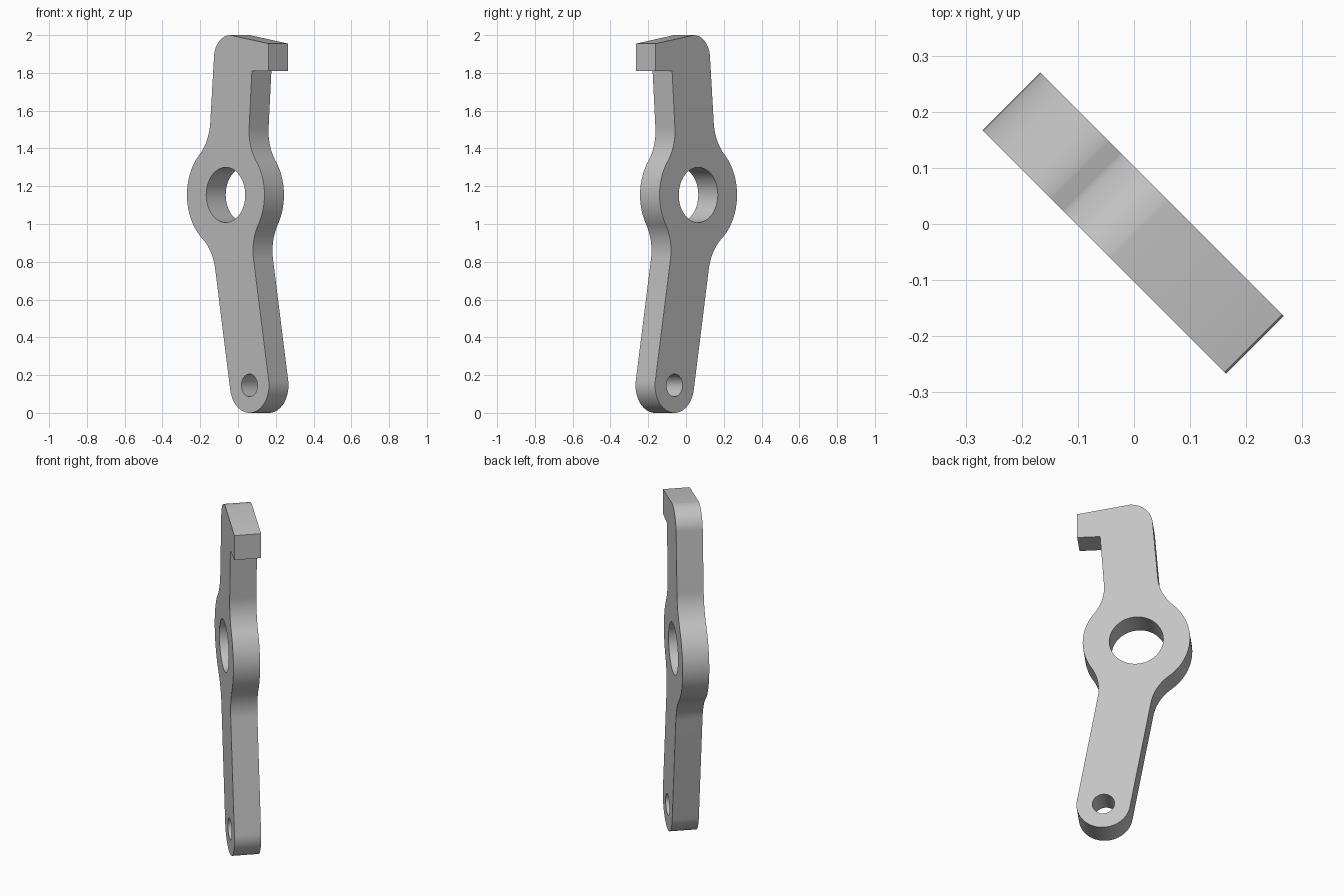
import bpy
import bmesh
from math import pi, cos, sin, acos, asin, sqrt, atan2, radians
from mathutils import Vector

if "Cube" in bpy.data.objects:
    bpy.data.objects.remove(bpy.data.objects["Cube"], do_unlink=True)

# Main dimensions, in the plane of the plate
HUB = Vector((-0.019, 1.154))
PIVOT = Vector((0.159, 0.146))
HUB_R, BORE_R, PIN_R = 0.29, 0.146, 0.06
HALF_W = 0.146          # half width of both arms
FILLET_R = 0.26
THICKNESS = 0.146
CORNER_R = 0.122

low = PIVOT - HUB
LOW_A = atan2(low.y, low.x)
UP_A = radians(85.4)
SPREAD = asin((HALF_W + FILLET_R) / (HUB_R + FILLET_R))


def polar(r, a):
    return Vector((r * cos(a), r * sin(a)))


def arc(center, r, start, end, steps=24):
    return [center + polar(r, start + (end - start) * i / steps)
            for i in range(steps + 1)]


def fillet(arm, side):
    """Blend from the hub to one edge of an arm."""
    a = arm + side * SPREAD
    center = HUB + polar(HUB_R + FILLET_R, a)
    return arc(center, FILLET_R, a + pi, arm + pi + side * pi / 2, 16)


# Outline: rounded foot, hub, hooked top
along = polar(1, UP_A)
corner = HUB + polar(HALF_W - CORNER_R, UP_A + pi / 2)
corner += along * ((2 - CORNER_R - corner.y) / along.y)

outline = arc(PIVOT, HALF_W, LOW_A - pi / 2, LOW_A + pi / 2, 32)
outline += fillet(LOW_A, 1)[::-1]
outline += arc(HUB, HUB_R, LOW_A + SPREAD, UP_A - SPREAD)[1:-1]
outline += fillet(UP_A, -1)
outline += [Vector(p) for p in ((0.177, 1.81), (0.301, 1.81), (0.301, 1.955))]
outline += arc(corner, CORNER_R, pi / 2, UP_A + pi / 2)
outline += fillet(UP_A, 1)[::-1]
outline += arc(HUB, HUB_R, UP_A + SPREAD, LOW_A + 2 * pi - SPREAD)[1:-1]
outline += fillet(LOW_A, -1)

bore = arc(HUB, BORE_R, 0, 2 * pi, 64)[:-1]
pin_hole = arc(PIVOT, PIN_R, 0, 2 * pi, 40)[:-1]

# Filled, extruded profile with both holes
curve = bpy.data.curves.new("lever_profile", "CURVE")
curve.dimensions = "2D"
curve.fill_mode = "BOTH"
curve.extrude = THICKNESS / 2
for loop in (outline, bore, pin_hole):
    spline = curve.splines.new("POLY")
    spline.points.add(len(loop) - 1)
    for point, p in zip(spline.points, loop):
        point.co = (p.x, p.y, 0, 1)
    spline.use_cyclic_u = True

lever = bpy.data.objects.new("lever_arm", curve)
bpy.context.collection.objects.link(lever)
lever.rotation_euler = (pi / 2, 0, -pi / 4)
bpy.ops.object.select_all(action="DESELECT")
lever.select_set(True)
bpy.context.view_layer.objects.active = lever
bpy.ops.object.convert(target="MESH")
lever = bpy.context.view_layer.objects.active

# Join the caps to the walls
bm = bmesh.new()
bm.from_mesh(lever.data)
bmesh.ops.remove_doubles(bm, verts=bm.verts, dist=1e-5)
bmesh.ops.recalc_face_normals(bm, faces=bm.faces)
bm.to_mesh(lever.data)
bm.free()

# Plain grey metal
grey = bpy.data.materials.new("grey_metal")
grey.use_nodes = True
colour = (0.55, 0.55, 0.55, 1)
grey.diffuse_color = colour
grey.node_tree.nodes["Principled BSDF"].inputs["Base Color"].default_value = colour
lever.data.materials.clear()
lever.data.materials.append(grey)
bpy.ops.object.shade_smooth_by_angle(angle=radians(20))
